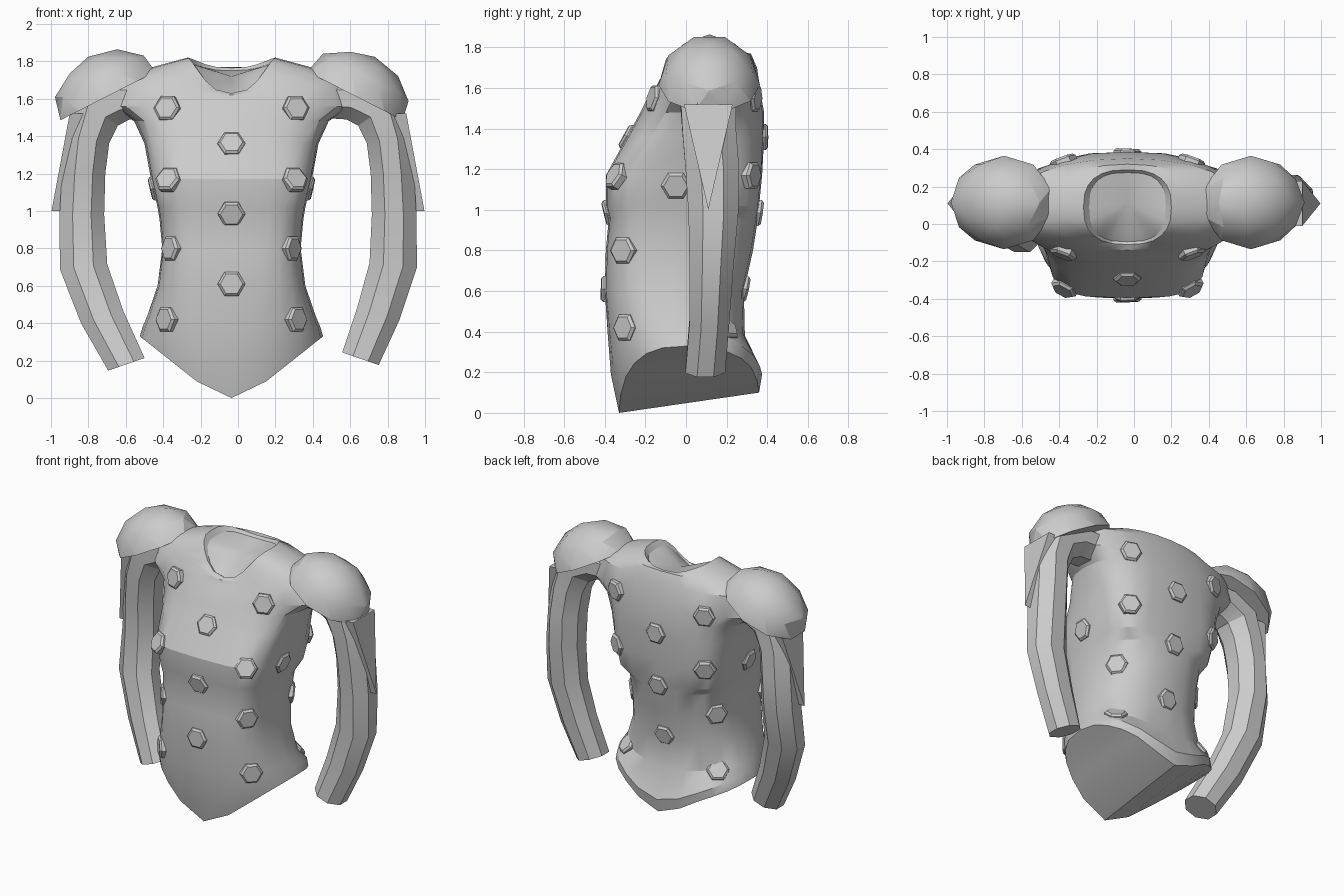
import bpy, bmesh, math
from mathutils import Vector, Matrix
from mathutils.bvhtree import BVHTree

cube = bpy.data.objects.get("Cube")
if cube:
    bpy.data.objects.remove(cube)

grey = bpy.data.materials.new("plain_grey")
grey.use_nodes = True
grey.diffuse_color = (0.6, 0.6, 0.6, 1)
grey.node_tree.nodes["Principled BSDF"].inputs["Base Color"].default_value = (0.6, 0.6, 0.6, 1)
CX = -0.035  # middle of the torso


def finish(name, bm, smooth=None):
    bmesh.ops.recalc_face_normals(bm, faces=bm.faces)
    mesh = bpy.data.meshes.new(name)
    bm.to_mesh(mesh)
    bm.free()
    mesh.materials.append(grey)
    ob = bpy.data.objects.new(name, mesh)
    bpy.context.collection.objects.link(ob)
    if smooth:
        bpy.ops.object.select_all(action='DESELECT')
        ob.select_set(True)
        bpy.context.view_layer.objects.active = ob
        bpy.ops.object.shade_smooth_by_angle(angle=math.radians(smooth))
    return ob


def loft(bm, rings):
    rows = [[bm.verts.new(p) for p in ring] for ring in rings]
    n = len(rows[0])
    for a, b in zip(rows, rows[1:]):
        for i in range(n):
            j = (i + 1) % n
            bm.faces.new((a[i], a[j], b[j], b[i]))
    return rows


def power(v, n):
    return math.copysign(abs(v) ** (2 / n), v)


# Torso: z, side lift, half width, front y, back y, squareness, front dip, back dip
sections = [
    (0.00, 0.33, 0.49, -0.33, 0.36, 2.8, 0, -0.10),
    (0.19, 0.19, 0.475, -0.37, 0.375, 2.7, 0, 0),
    (0.38, 0.06, 0.45, -0.385, 0.29, 2.6, 0, 0),
    (0.60, 0, 0.395, -0.40, 0.285, 3.2, 0, 0),
    (0.80, 0, 0.37, -0.395, 0.33, 3.8, 0, 0),
    (0.96, 0, 0.385, -0.38, 0.355, 4, 0, 0),
    (1.02, 0, 0.395, -0.395, 0.36, 4, 0, 0),
    (1.17, 0, 0.43, -0.395, 0.375, 4, 0, 0),
    (1.36, 0, 0.465, -0.29, 0.385, 3.2, 0, 0),
    (1.48, 0, 0.52, -0.225, 0.385, 2.6, 0, 0),
    (1.56, 0, 0.64, -0.185, 0.37, 2.3, 0, 0),
    (1.70, 0, 0.61, -0.155, 0.35, 2.2, 0.11, 0),
    (1.77, 0, 0.42, -0.14, 0.32, 2.2, 0.15, 0),
    (1.82, 0, 0.235, -0.11, 0.29, 2.6, 0.19, 0.055),
    (1.785, 0, 0.205, -0.095, 0.275, 2.8, 0.165, 0.035),
]
SIDES = 24
bm = bmesh.new()
rings = []
for z, lift, w, yf, yb, n, dip, back in sections:
    ring = []
    for i in range(SIDES):
        t = 2 * math.pi * i / SIDES
        c, s = math.cos(t), math.sin(t)
        # The lower back is rounder than the front
        k = min(n, 2.4) if s > 0.01 and z < 1 else n
        px, py = power(c, k), power(s, k)
        y = (yf + yb) / 2 + py * (yb - yf) / 2
        zz = z + lift * max(0, abs(px) - 0.15) / 0.85
        zz -= dip * max(0, -s) ** 3 + back * max(0, s) ** 3
        ring.append((CX + px * w, y, zz))
    rings.append(ring)
rows = loft(bm, rings)

# Underside spans straight from front hem to back hem
for i in range(SIDES // 2):
    a, b = rows[0][i], rows[0][i + 1]
    c, d = rows[0][-i - 1], rows[0][-i]
    quad = [a, b, c, d] if 0 < i < SIDES // 2 - 1 else ([a, b, c] if i == 0 else [a, b, d])
    bm.faces.new(quad)
# Shallow hollow of the neck
hub = bm.verts.new((CX, 0.11, 1.72))
for i in range(SIDES):
    bm.faces.new((rows[-1][i], rows[-1][(i + 1) % SIDES], hub))
bmesh.ops.recalc_face_normals(bm, faces=bm.faces)
surface = BVHTree.FromBMesh(bm)
finish("torso", bm, 28)


# Six-sided studs laid on the torso surface
def stud(name, origin, direction):
    hit, normal, _, _ = surface.ray_cast(Vector(origin), Vector(direction))
    if normal.dot(Vector(direction)) > 0:
        normal = -normal
    side = Vector((0, 0, 1)).cross(normal).normalized()
    frame = Matrix((side, normal.cross(side), normal)).transposed()
    bm = bmesh.new()
    rings = []
    for r, h in ((0.074, -0.025), (0.074, 0.006), (0.06, 0.018)):
        rings.append([hit + frame @ Vector((r * math.cos(k * math.pi / 3),
                                            r * math.sin(k * math.pi / 3), h))
                      for k in range(6)])
    rows = loft(bm, rings)
    bm.faces.new(rows[0])
    bm.faces.new(rows[-1])
    finish(name, bm)


for label, y, d in (("front", -2, 1), ("back", 2, -1)):
    for z in (1.36, 0.985, 0.61):
        stud(label + "_middle_stud", (CX, y, z), (0, d, 0))
    for z, x in ((1.55, 0.345), (1.17, 0.34), (0.8, 0.325), (0.42, 0.35)):
        for s in (-1, 1):
            stud(label + "_side_stud", (CX + s * x, y, z), (0, d, 0))
for s in (-1, 1):
    stud("flank_stud", (CX + s * 0.6, -0.05, 1.12), (-s, 0, 0))

# Arms, from inside the shoulder: x, y, z, half width, half depth, ring angle
arm = [
    (0.46, 0.11, 1.605, 0.11, 0.14, 90),
    (0.62, 0.11, 1.60, 0.12, 0.14, 70),
    (0.755, 0.11, 1.535, 0.14, 0.14, 35),
    (0.805, 0.115, 1.38, 0.12, 0.135, 8),
    (0.825, 0.13, 1.20, 0.118, 0.135, 0),
    (0.835, 0.135, 0.98, 0.122, 0.125, 0),
    (0.83, 0.125, 0.71, 0.13, 0.11, -6),
    (0.75, 0.115, 0.45, 0.12, 0.10, -17),
    (0.655, 0.095, 0.21, 0.105, 0.10, -19),
]
for name, s in (("left", 1), ("right", -1)):
    bm = bmesh.new()
    rings = []
    for x, y, z, w, d, angle in arm:
        # The right forearm reaches further forward and inward
        bend = max(0, (0.9 - z) / 0.7) if s < 0 else 0
        a = math.radians(angle)
        ring = []
        for k in range(8):
            t = (k + 0.5) * math.pi / 4
            u = w * math.cos(t) * 1.06
            ring.append((s * (x - 0.06 * bend * bend + u * math.cos(a)),
                         y - 0.15 * bend + d * math.sin(t) * 1.06,
                         z - 0.03 * bend + u * math.sin(a)))
        rings.append(ring)
    rows = loft(bm, rings)
    bm.faces.new(rows[0])
    bm.faces.new(rows[-1])
    finish(name + "_arm", bm, 20)

    # Pointed wedge outside the upper arm, rooted in the arm
    bm = bmesh.new()
    rings = [[(s * (x - o), y, z) for x, y, z in
              ((0.90, -0.01, 1.52), (0.90, 0.23, 1.52), (0.997, 0.11, 1.0))]
             for o in (0, 0.1)]
    rows = loft(bm, rings)
    for row in rows:
        bm.faces.new(row)
    finish(name + "_upper_arm_point", bm)

    # Faceted shoulder dome tipped outwards
    bm = bmesh.new()
    bmesh.ops.create_icosphere(bm, subdivisions=2, radius=1)
    bmesh.ops.bisect_plane(bm, geom=bm.verts[:] + bm.edges[:] + bm.faces[:],
                           plane_co=(0, 0, 0), plane_no=(0, 0, 1), clear_inner=True)
    bmesh.ops.holes_fill(bm, edges=[e for e in bm.edges if e.is_boundary])
    place = (Matrix.Translation((CX + s * 0.66, 0.115, 1.615))
             @ Matrix.Rotation(s * math.radians(27), 4, 'Y')
             @ Matrix.Diagonal((0.30, 0.25, 0.235, 1)))
    bmesh.ops.transform(bm, matrix=place, verts=bm.verts)
    finish(name + "_shoulder_dome", bm, 24)
